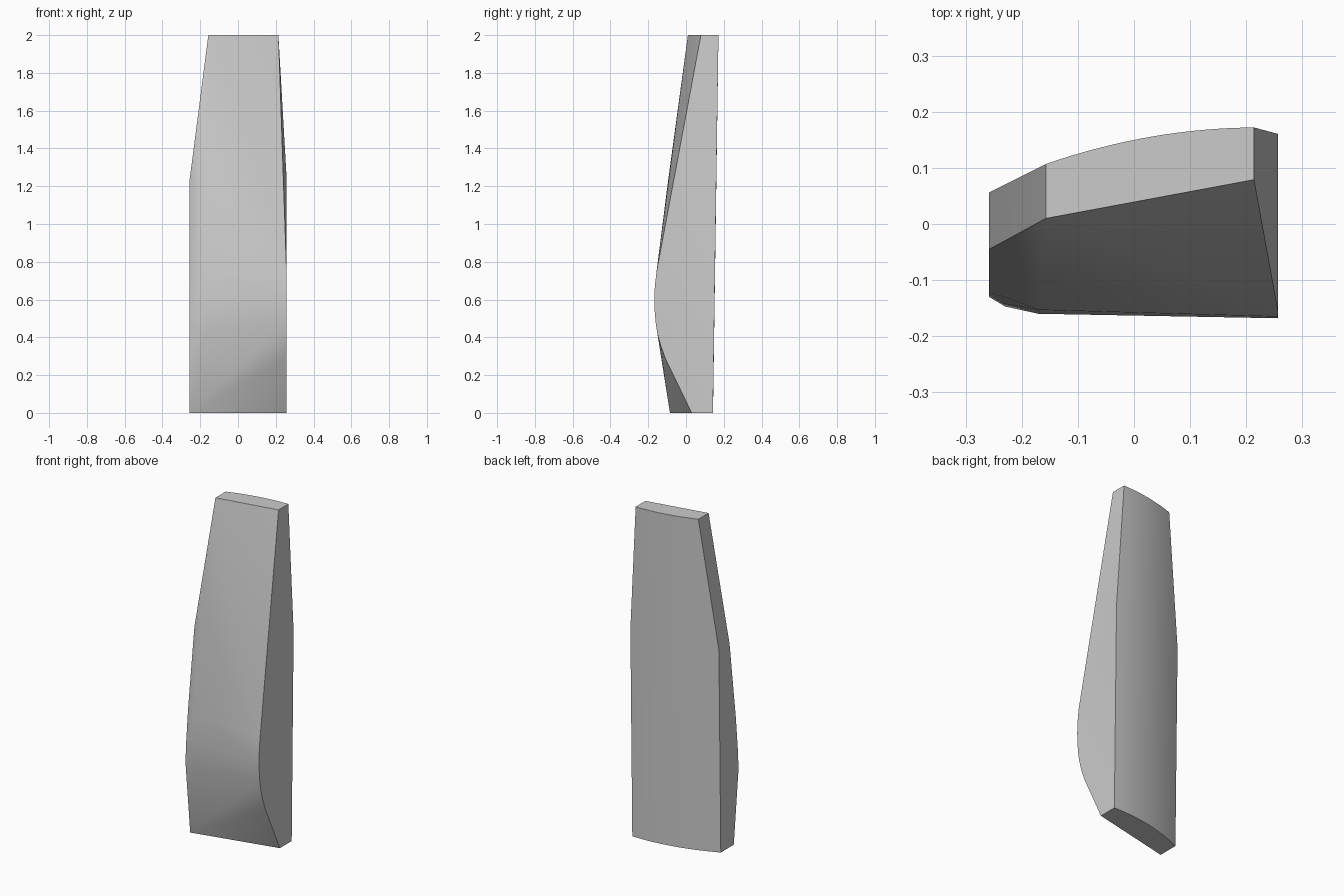
import bpy
import bmesh
import math

cube = bpy.data.objects.get("Cube")
if cube:
    bpy.data.objects.remove(cube, do_unlink=True)

LEFT, RIGHT = -0.258, 0.257      # side limits of the lower body
TOP_LEFT, TOP_RIGHT = -0.157, 0.214


def back_y(x, z):
    """Gently arched back that leans slightly with height."""
    return 0.172 - 0.457 * (x - 0.22) ** 2 - 0.0145 * (2 - z)


def spread(a, b, n):
    return [a + (b - a) * i / n for i in range(n + 1)]


points = []

# Arched back: bottom edge, top edge and the shoulders where the sides taper
points += [(x, back_y(x, 0), 0) for x in spread(LEFT, RIGHT, 16)]
points += [(x, back_y(x, 2), 2) for x in spread(TOP_LEFT, TOP_RIGHT, 16)]
points += [(LEFT, back_y(LEFT, 1.22), 1.22), (RIGHT, back_y(RIGHT, 1.25), 1.25)]

# Front corners of the bottom and top faces
points += [(LEFT, -0.085, 0), (RIGHT, 0.03, 0)]
points += [(TOP_LEFT, 0.01, 2), (TOP_RIGHT, 0.079, 2)]

# Right front edge: curved bulge seen from the side
edge = [(-0.11, 0.29), (-0.135, 0.36), (-0.151, 0.42), (-0.161, 0.48),
        (-0.166, 0.54), (-0.168, 0.6), (-0.165, 0.67), (-0.157, 0.74)]
points += [(RIGHT, y, z) for y, z in edge]

# Rounded left front corner: (y, z) at three widths
corner = {
    LEFT: [(-0.13, 0.44), (-0.123, 0.56), (-0.105, 0.75), (-0.045, 1.22)],
    -0.23: [(-0.147, 0.45), (-0.142, 0.57), (-0.13, 0.75), (-0.073, 1.22)],
    -0.17: [(-0.157, 0.46), (-0.16, 0.58), (-0.153, 0.75), (-0.096, 1.22)],
}
for x, profile in corner.items():
    points += [(x, y, z) for y, z in profile]

# Solid convex body wrapped around the edge profiles
bm = bmesh.new()
for p in points:
    bm.verts.new(p)
hull = bmesh.ops.convex_hull(bm, input=bm.verts)
unused = {g for g in hull["geom_interior"] + hull["geom_unused"]
          if isinstance(g, bmesh.types.BMVert)}
bmesh.ops.delete(bm, geom=list(unused), context='VERTS')
bmesh.ops.dissolve_limit(bm, angle_limit=math.radians(0.3),
                         verts=bm.verts, edges=bm.edges)
bmesh.ops.recalc_face_normals(bm, faces=bm.faces)
mesh = bpy.data.meshes.new("tapered_body")
bm.to_mesh(mesh)
bm.free()
body = bpy.data.objects.new("tapered_body", mesh)
bpy.context.collection.objects.link(body)

# Plain grey material
grey = bpy.data.materials.new("light_grey")
grey.use_nodes = True
colour = (0.6, 0.6, 0.6, 1)
grey.diffuse_color = colour
grey.node_tree.nodes["Principled BSDF"].inputs["Base Color"].default_value = colour
mesh.materials.append(grey)

# Smooth curved areas, crisp outline edges
bpy.ops.object.select_all(action='DESELECT')
body.select_set(True)
bpy.context.view_layer.objects.active = body
bpy.ops.object.shade_smooth_by_angle(angle=math.radians(30))
